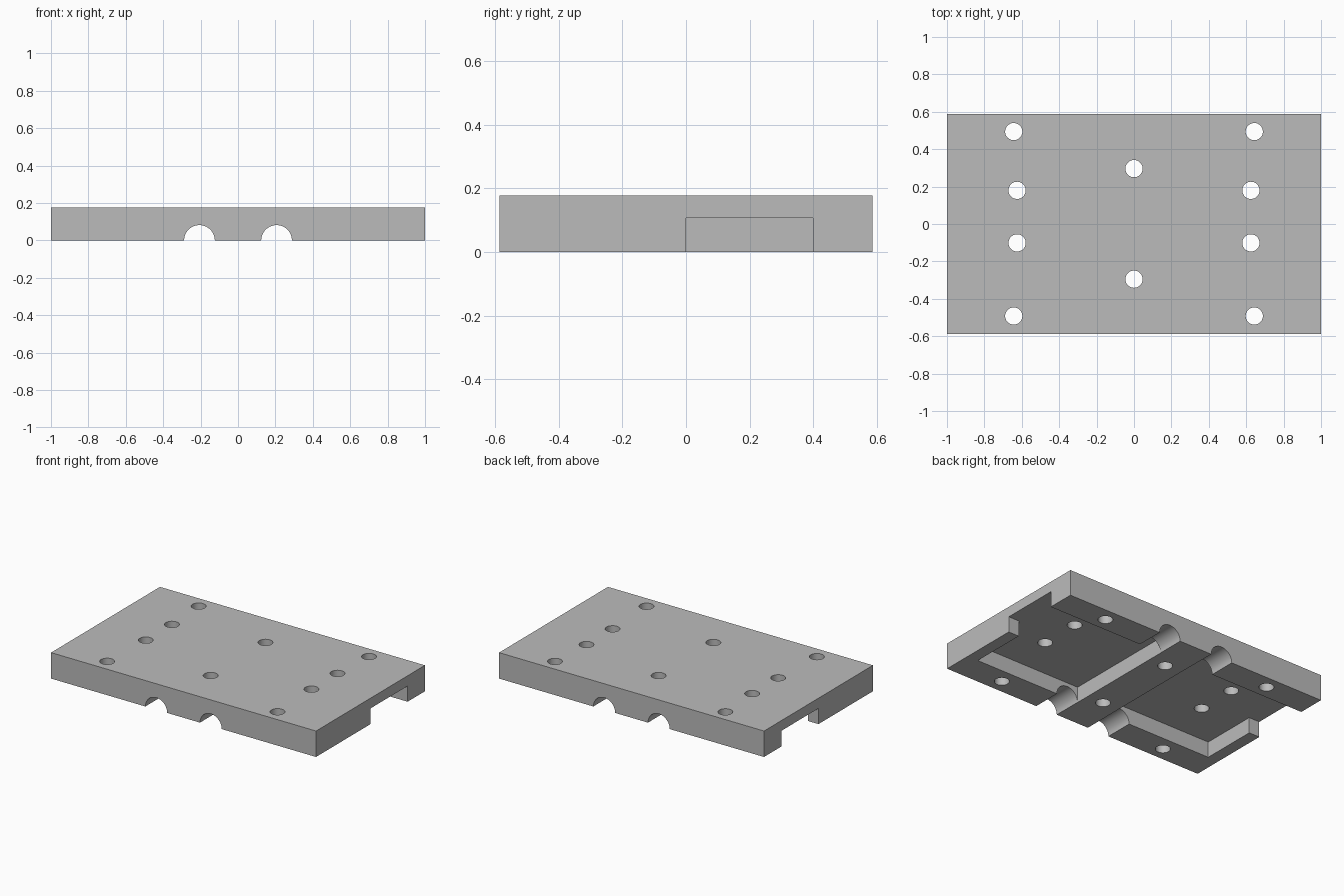
import bpy, bmesh, math
from mathutils import Matrix

if "Cube" in bpy.data.objects:
    bpy.data.objects.remove(bpy.data.objects["Cube"])

HX, HY, H = 1.0, 0.587, 0.177
POCKET_DEPTH = 0.107

grey = bpy.data.materials.new("plain grey")
grey.diffuse_color = (0.5, 0.5, 0.5, 1)
grey.use_nodes = True
grey.node_tree.nodes["Principled BSDF"].inputs["Base Color"].default_value = grey.diffuse_color


def add_object(name, bm):
    bmesh.ops.recalc_face_normals(bm, faces=bm.faces)
    mesh = bpy.data.meshes.new(name)
    bm.to_mesh(mesh)
    bm.free()
    mesh.materials.append(grey)
    obj = bpy.data.objects.new(name, mesh)
    bpy.context.collection.objects.link(obj)
    return obj


def prism(name, outline, z0, z1):
    bm = bmesh.new()
    face = bm.faces.new([bm.verts.new((x, y, z0)) for x, y in outline])
    top = bmesh.ops.extrude_face_region(bm, geom=[face])["geom"]
    verts = [v for v in top if isinstance(v, bmesh.types.BMVert)]
    bmesh.ops.translate(bm, verts=verts, vec=(0, 0, z1 - z0))
    return add_object(name, bm)


def cylinder(name, radius, length, matrix):
    bm = bmesh.new()
    bmesh.ops.create_cone(bm, cap_ends=True, segments=48, radius1=radius,
                          radius2=radius, depth=length, matrix=matrix)
    return add_object(name, bm)


# Solid plate
plate = prism("mounting_plate", [(-HX, -HY), (HX, -HY), (HX, HY), (-HX, HY)], 0, H)

cutters = []
for s in (-1, 1):
    # Underside pocket, open through the side wall
    outline = [(0.123, -0.39), (0.92, -0.39), (0.92, 0), (1.1, 0), (1.1, 0.4), (0.123, 0.4)]
    cutters.append(prism("pocket_cutter", [(s * x, y) for x, y in outline], -0.2, POCKET_DEPTH))
    # Half-round groove running front to back
    cutters.append(cylinder("groove_cutter", 0.082, 1.6,
                            Matrix.Translation((s * 0.206, 0, 0)) @ Matrix.Rotation(math.pi / 2, 4, 'X')))

# Screw holes: four at each side, two on the centre line
holes = [(s * x, y) for s in (-1, 1)
         for x, y in ((0.643, 0.494), (0.625, 0.18), (0.625, -0.101), (0.643, -0.492))]
holes += [(0, 0.296), (0, -0.295)]
for x, y in holes:
    cutters.append(cylinder("hole_cutter", 0.046, 1, Matrix.Translation((x, y, 0))))

bpy.context.view_layer.objects.active = plate
plate.select_set(True)
for cutter in cutters:
    mod = plate.modifiers.new("cut", 'BOOLEAN')
    mod.operation = 'DIFFERENCE'
    mod.solver = 'EXACT'
    mod.object = cutter
    bpy.ops.object.modifier_apply(modifier=mod.name)
    bpy.data.objects.remove(cutter)

bpy.ops.object.select_all(action='DESELECT')
plate.select_set(True)
bpy.ops.object.shade_smooth_by_angle(angle=math.radians(30))
